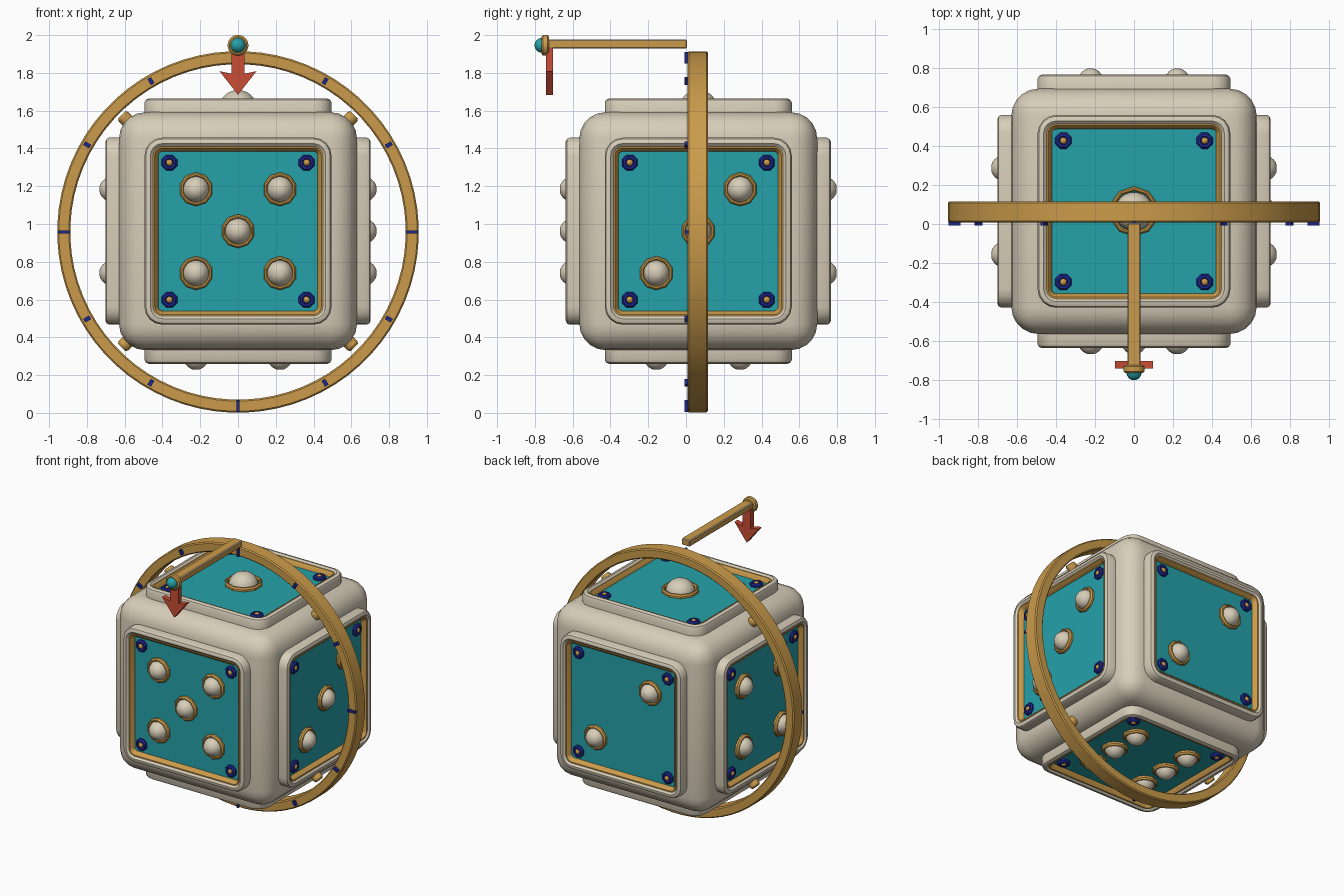
import bpy, bmesh, math
from mathutils import Matrix, Vector

if "Cube" in bpy.data.objects:
    bpy.data.objects.remove(bpy.data.objects["Cube"])

CENTRE = Vector((0, 0.065, 0.962))


def material(name, rgb):
    m = bpy.data.materials.new(name)
    m.diffuse_color = (*rgb, 1)
    m.use_nodes = True
    m.node_tree.nodes["Principled BSDF"].inputs["Base Color"].default_value = m.diffuse_color
    return m


CREAM, GOLD, TEAL, BLUE, RED = range(5)
MATS = [material("cream", (0.68, 0.61, 0.48)), material("gold", (0.60, 0.33, 0.07)),
        material("teal", (0.018, 0.36, 0.40)), material("deep_blue", (0.012, 0.02, 0.28)),
        material("red", (0.58, 0.075, 0.035))]


def finish(bm, name, merge=True):
    if merge:
        bmesh.ops.remove_doubles(bm, verts=bm.verts, dist=1e-5)
    mesh = bpy.data.meshes.new(name)
    bm.to_mesh(mesh)
    bm.free()
    for m in MATS:
        mesh.materials.append(m)
    ob = bpy.data.objects.new(name, mesh)
    bpy.context.collection.objects.link(ob)
    return ob


def frame(u, v, n, origin=CENTRE):
    """Local axes u, v across a face and n pointing out of it."""
    m = Matrix((u, v, n)).transposed().to_4x4()
    m.translation = origin
    return m


def circle(r, n):
    return [(r * math.cos(math.tau * (i + .5) / n), r * math.sin(math.tau * (i + .5) / n))
            for i in range(n)]


def rounded_square(h, core=0.40, steps=4):
    pts = []
    for q in range(4):
        a0 = q * math.pi / 2
        sx, sy = [(1, 1), (-1, 1), (-1, -1), (1, -1)][q]
        for i in range(steps + 1):
            a = a0 + i / steps * math.pi / 2
            pts.append((sx * core + (h - core) * math.cos(a), sy * core + (h - core) * math.sin(a)))
    return pts


def loft(bm, mat4, loops, mat, cap=False):
    """Skin a list of (outline, height) loops, outer bottom first."""
    rows = [[bm.verts.new(mat4 @ Vector((x, y, z))) for x, y in pts] for pts, z in loops]
    n = len(rows[0])
    for a, b in zip(rows, rows[1:]):
        for i in range(n):
            j = (i + 1) % n
            bm.faces.new((a[i], a[j], b[j], b[i])).material_index = mat
    if cap:
        bm.faces.new(rows[-1]).material_index = mat


def lathe(bm, mat4, profile, n, mat, cap=False):
    loft(bm, mat4, [(circle(r, n), z) for r, z in profile], mat, cap)


def dome(bm, mat4, r, h, z, n, mat):
    prof = [(r * math.cos(i * math.pi / 14), z + h * math.sin(i * math.pi / 14)) for i in range(7)]
    lathe(bm, mat4, prof, n, mat, True)


def box(bm, mat4, size, mat):
    r = bmesh.ops.create_cube(bm, size=1, matrix=mat4 @ Matrix.Diagonal((*size, 1)))
    for f in {f for v in r["verts"] for f in v.link_faces}:
        f.material_index = mat


# rounded cube body
bm = bmesh.new()
box(bm, Matrix.Translation(CENTRE), (1.26, 1.26, 1.26), CREAM)
bmesh.ops.bevel(bm, geom=bm.edges[:], offset=0.14, segments=5, profile=0.5, affect='EDGES')
finish(bm, "cube_body")

# six framed faces with their pips
P = 0.222
diag = [(P, P), (-P, -P)]
four = diag + [(-P, P), (P, -P)]
FACES = {
    "front": ((1, 0, 0), (0, 0, 1), (0, -1, 0), four + [(0, 0)]),
    "back": ((-1, 0, 0), (0, 0, 1), (0, 1, 0), diag),
    "right": ((0, 1, 0), (0, 0, 1), (1, 0, 0), diag + [(0, 0)]),
    "left": ((0, -1, 0), (0, 0, 1), (-1, 0, 0), four),
    "top": ((1, 0, 0), (0, 1, 0), (0, 0, 1), [(0, 0)]),
    "bottom": ((1, 0, 0), (0, -1, 0), (0, 0, -1), four + [(P, 0), (-P, 0)]),
}
PANEL = 0.66
for name, (u, v, n, pips) in FACES.items():
    m = frame(u, v, n)

    # raised surround, gold trim and coloured panel
    bm = bmesh.new()
    loft(bm, m, [(rounded_square(h), z) for h, z in
                 [(.495, .61), (.495, .682), (.488, .695), (.473, .702), (.464, .702), (.445, .685), (.445, .65)]], CREAM)
    finish(bm, name + "_surround")
    bm = bmesh.new()
    loft(bm, m, [(rounded_square(h), z) for h, z in
                 [(.449, .66), (.449, .692), (.441, .692), (.424, .672), (.420, .65)]], GOLD)
    finish(bm, name + "_trim")
    bm = bmesh.new()
    loft(bm, m, [(rounded_square(.43), PANEL - .01), (rounded_square(.43), PANEL)], TEAL, True)
    finish(bm, name + "_panel")

    # pips: domes in faceted gold rings
    bm = bmesh.new()
    big = 1.42 if len(pips) == 1 else 1
    for x, y in pips:
        pm = m @ Matrix.Translation((x, y, 0))
        r = 0.09 * big
        lathe(bm, pm, [(r, PANEL - .005), (r, .674), (r - .008, .685), (r - .016, .685),
                       (r - .024, .674), (r - .024, PANEL - .005)], 10, GOLD)
        dome(bm, pm, .07 * big, .078 if big == 1 else .09, PANEL - .003, 20, CREAM)
    finish(bm, name + "_pips", False)

    # corner bolts
    bm = bmesh.new()
    for sx in (-1, 1):
        for sy in (-1, 1):
            pm = m @ Matrix.Translation((sx * .363, sy * .363, 0))
            lathe(bm, pm, [(.045, PANEL - .005), (.045, .672), (.036, .682), (.024, .682), (.018, .672)], 8, BLUE, True)
            dome(bm, pm, .019, .017, .672, 8, GOLD)
    finish(bm, name + "_bolts", False)

# large hoop around the cube
hoop_frame = frame((1, 0, 0), (0, 0, 1), (0, -1, 0), Vector((0, 0.062, 0.958)))
bm = bmesh.new()
R, r, h, b = 0.957, 0.888, 0.054, 0.008
prof = [(R - b, -h), (R, -h + b), (R, h - b), (R - b, h), (r + b, h), (r, h - b), (r, -h + b), (r + b, -h), (R - b, -h)]
lathe(bm, hoop_frame, prof, 72, GOLD)
finish(bm, "hoop")

# tick marks on the hoop front
bm = bmesh.new()
for k in range(12):
    length = 0.062 if k % 3 == 0 else 0.036
    width = 0.016 if k % 3 == 0 else 0.022
    t = hoop_frame @ Matrix.Rotation(k * math.pi / 6, 4, 'Z') @ Matrix.Translation((.922, 0, h + .005))
    box(bm, t, (length, width, .022), BLUE)
finish(bm, "hoop_ticks", False)

# gold studs on the cube edges facing the hoop
bm = bmesh.new()
for k in range(4):
    a = math.pi / 4 + k * math.pi / 2
    d = Vector((math.cos(a), 0, math.sin(a)))
    m = frame(Vector((0, 1, 0)), d.cross(Vector((0, 1, 0))), d)
    lathe(bm, m, [(.036, .81), (.036, .858), (.028, .870)], 16, GOLD, True)
finish(bm, "edge_studs")

# pointer arm
bm = bmesh.new()
box(bm, Matrix.Translation((0, -.365, 1.953)), (.068, .74, .046), GOLD)
bmesh.ops.bevel(bm, geom=bm.edges[:], offset=.005, segments=1, affect='EDGES')
finish(bm, "pointer_arm")

# end cap with a coloured ball
tip = frame((1, 0, 0), (0, 0, 1), (0, -1, 0), Vector((0, 0, 1.946)))
bm = bmesh.new()
lathe(bm, tip, [(.02, .725), (.046, .725), (.055, .733), (.055, .757), (.046, .765), (.02, .765)], 24, GOLD, True)
finish(bm, "end_cap")
bm = bmesh.new()
dome(bm, tip, .04, .042, .76, 20, TEAL)
finish(bm, "end_ball")

# downward arrow
bm = bmesh.new()
outline = [(-.034, 0), (-.034, -.15), (-.098, -.137), (0, -.262), (.098, -.137), (.034, -.15), (.034, 0)]
front = [(x, z) for x, z in outline]
loft(bm, tip, [(front, .703), (front, .742)], RED, True)
bm.faces.new([bm.verts.new(tip @ Vector((x, z, .703))) for x, z in reversed(front)]).material_index = RED
finish(bm, "arrow")

# smooth curved surfaces, keep edges sharp
for ob in bpy.context.collection.objects:
    ob.select_set(True)
    bpy.context.view_layer.objects.active = ob
bpy.ops.object.shade_smooth_by_angle(angle=math.radians(30))
